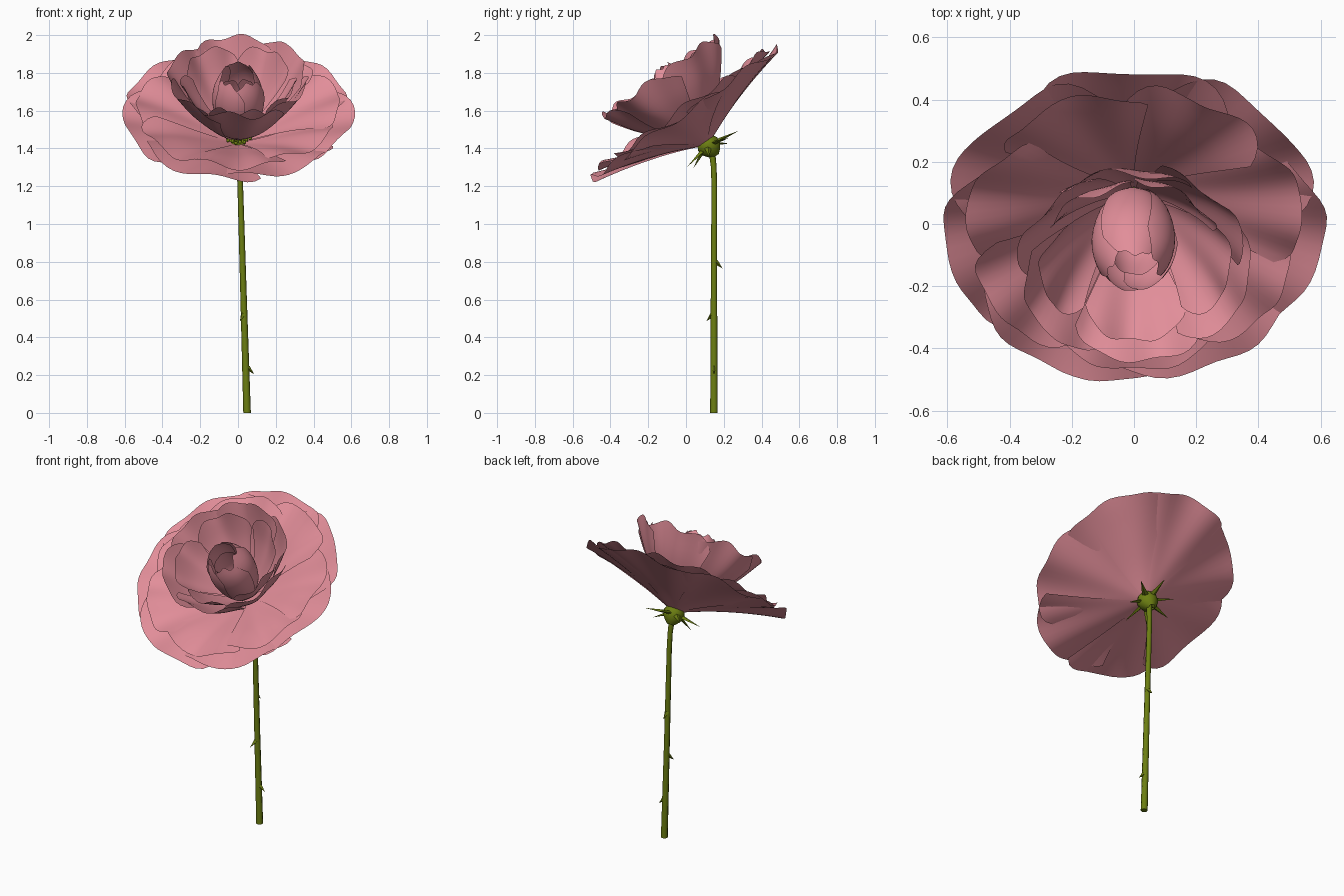
import bpy, bmesh, math, random
from mathutils import Matrix, Vector

random.seed(4)
cube = bpy.data.objects.get("Cube")
if cube:
    bpy.data.objects.remove(cube, do_unlink=True)


def material(name, rgb):
    m = bpy.data.materials.new(name)
    m.use_nodes = True
    m.diffuse_color = (*rgb, 1)
    m.node_tree.nodes["Principled BSDF"].inputs["Base Color"].default_value = (*rgb, 1)
    return m


pink = material("petal pink", (0.76, 0.27, 0.32))
green = material("stem green", (0.15, 0.21, 0.006))

# Flower frame: local z is the bloom axis, leaning forward
bloom = Matrix.Translation((0, 0.11, 1.43)) @ Matrix.Rotation(math.radians(35), 4, "X")


def finish(name, bm, mat, smooth=True):
    mesh = bpy.data.meshes.new(name)
    bm.to_mesh(mesh)
    bm.free()
    mesh.materials.append(mat)
    for p in mesh.polygons:
        p.use_smooth = smooth
    ob = bpy.data.objects.new(name, mesh)
    bpy.context.collection.objects.link(ob)
    return ob


def along(profile, t):
    """Smooth point on a (radius, height) profile, t from 0 to 1."""
    n = len(profile) - 1
    i = min(int(t * n), n - 1)
    f = t * n - i
    a, b, c, d = (Vector(profile[min(max(k, 0), n)]) for k in range(i - 1, i + 3))
    return 0.5 * (2 * b + (c - a) * f + (2 * a - 5 * b + 4 * c - d) * f * f
                  + (3 * b - a - 3 * c + d) * f ** 3)


def whorl(name, profile, count, half, start, ruffle, lap, droop, front_cut=0.0):
    """Ring of overlapping petals, each one edge over and one edge under."""
    bm = bmesh.new()
    cols, rows = 20, 14
    for k in range(count):
        mid = math.radians(start) + math.tau * k / count
        phase = random.uniform(0, math.tau)
        size = random.uniform(0.96, 1.0) - front_cut * max(0, -math.sin(mid))
        grid = []
        for j in range(rows + 1):
            v = j / rows
            row = []
            for i in range(cols + 1):
                u = 2 * i / cols - 1
                notch = 0.015 * math.sin(9 * u + phase)
                s = min(1, v * (size - droop * abs(u) ** 3.5 + notch * v))
                r, h = along(profile, s)
                wave = ruffle * v ** 3 * math.sin(6 * u + phase)
                r += lap * u * v - 0.5 * wave
                h += wave - 0.5 * lap * u * v
                a = mid + u * math.radians(half) * (0.8 + 0.2 * v)
                row.append(bm.verts.new(bloom @ Vector((r * math.cos(a), r * math.sin(a), h))))
            grid.append(row)
        for lo, hi in zip(grid, grid[1:]):
            for i in range(cols):
                bm.faces.new((lo[i], lo[i + 1], hi[i + 1], hi[i]))
    return finish(name, bm, pink)


# Petals, from the wide outer skirt to the closed bud
skirt = [(0.03, 0.0), (0.2, 0.07), (0.41, 0.14), (0.62, 0.2)]
whorl("outer_petals", skirt, 7, 38, 90, 0.018, 0.012, 0.13)
upper_skirt = [(0.04, 0.015), (0.19, 0.085), (0.37, 0.165), (0.55, 0.225)]
whorl("upper_outer_petals", upper_skirt, 7, 31, 64, 0.016, 0.01, 0.16)
cup = [(0.045, 0.05), (0.16, 0.14), (0.28, 0.28), (0.375, 0.44)]
whorl("middle_petals", cup, 6, 40, 95, 0.016, 0.012, 0.14)
inner_cup = [(0.045, 0.06), (0.135, 0.15), (0.235, 0.28), (0.31, 0.42)]
whorl("inner_middle_petals", inner_cup, 5, 36, 54, 0.014, 0.01, 0.17)
bud = [(0.02, 0.05), (0.1, 0.13), (0.133, 0.26), (0.122, 0.37), (0.075, 0.47)]
whorl("bud_petals", bud, 5, 52, 90, 0.004, 0.008, 0.2, 0.1)
core = [(0.015, 0.05), (0.075, 0.14), (0.1, 0.24), (0.085, 0.36)]
whorl("bud_core_petals", core, 3, 66, 30, 0.004, 0.008, 0.2)

# Stamens: a ring of small beads around the bud
bm = bmesh.new()
for k in range(18):
    a = math.tau * k / 18
    r = 0.058 + 0.01 * (k % 2)
    place = Matrix.Translation((r * math.cos(a), r * math.sin(a), 0.045))
    bmesh.ops.create_icosphere(bm, subdivisions=1, radius=0.011, matrix=bloom @ place)
finish("stamens", bm, green)

# Hip: swollen base of the bloom, a lathed profile
bm = bmesh.new()
rings = []
for r, h in [(0.02, 0.02), (0.05, 0.015), (0.062, -0.01), (0.055, -0.045), (0.035, -0.07), (0.018, -0.085)]:
    rings.append([bm.verts.new(bloom @ Vector((r * math.cos(math.tau * i / 12), r * math.sin(math.tau * i / 12), h)))
                  for i in range(12)])
for lo, hi in zip(rings, rings[1:]):
    for i in range(12):
        j = (i + 1) % 12
        bm.faces.new((lo[j], lo[i], hi[i], hi[j]))
finish("hip", bm, green)


def spike(bm, base, tip, width, thick):
    """Flattened four-sided spike from base to tip."""
    d = tip - base
    frame = Matrix.Translation((base + tip) / 2) @ d.to_track_quat("Z", "Y").to_matrix().to_4x4()
    bmesh.ops.create_cone(bm, cap_ends=True, segments=4, radius1=1, radius2=0, depth=d.length,
                          matrix=frame @ Matrix.Diagonal((width, thick, 1, 1)))


# Sepals: pointed leaves folded back under the bloom
bm = bmesh.new()
for k in range(7):
    a = math.tau * k / 7 + math.pi / 2
    out = Vector((math.cos(a), math.sin(a), 0))
    reach = 0.15 + 0.025 * (k % 2 == 0)
    spike(bm, bloom @ (out * 0.035 + Vector((0, 0, -0.02))),
          bloom @ (out * reach + Vector((0, 0, -0.045 - 0.025 * (k % 2)))), 0.022, 0.012)
finish("sepals", bm, green, False)

# Stem: tapered and bent at the top
curve = bpy.data.curves.new("stem", "CURVE")
curve.dimensions = "3D"
curve.bevel_depth = 0.02
curve.bevel_resolution = 2
curve.use_fill_caps = True
path = [(0.048, 0.148, 0, 1.0), (0.03, 0.148, 0.6, 0.85), (0.012, 0.15, 1.2, 0.75),
        (0.008, 0.147, 1.3, 0.75), (0.003, 0.138, 1.38, 0.85)]
line = curve.splines.new("POLY")
line.points.add(len(path) - 1)
for p, (x, y, z, r) in zip(line.points, path):
    p.co = (x, y, z, 1)
    p.radius = r
curve.materials.append(green)
bpy.context.collection.objects.link(bpy.data.objects.new("stem", curve))

# Thorns: short spikes along the stem
bm = bmesh.new()
for z, dx, dy in [(0.24, 1, 0), (0.52, -0.5, -0.9), (0.8, 0, 1)]:
    base = Vector((0.048 - 0.03 * z + 0.01 * dx, 0.148 + 0.01 * dy, z))
    spike(bm, base, base + Vector((0.035 * dx, 0.035 * dy, -0.035)), 0.014, 0.014)
finish("thorns", bm, green, False)
